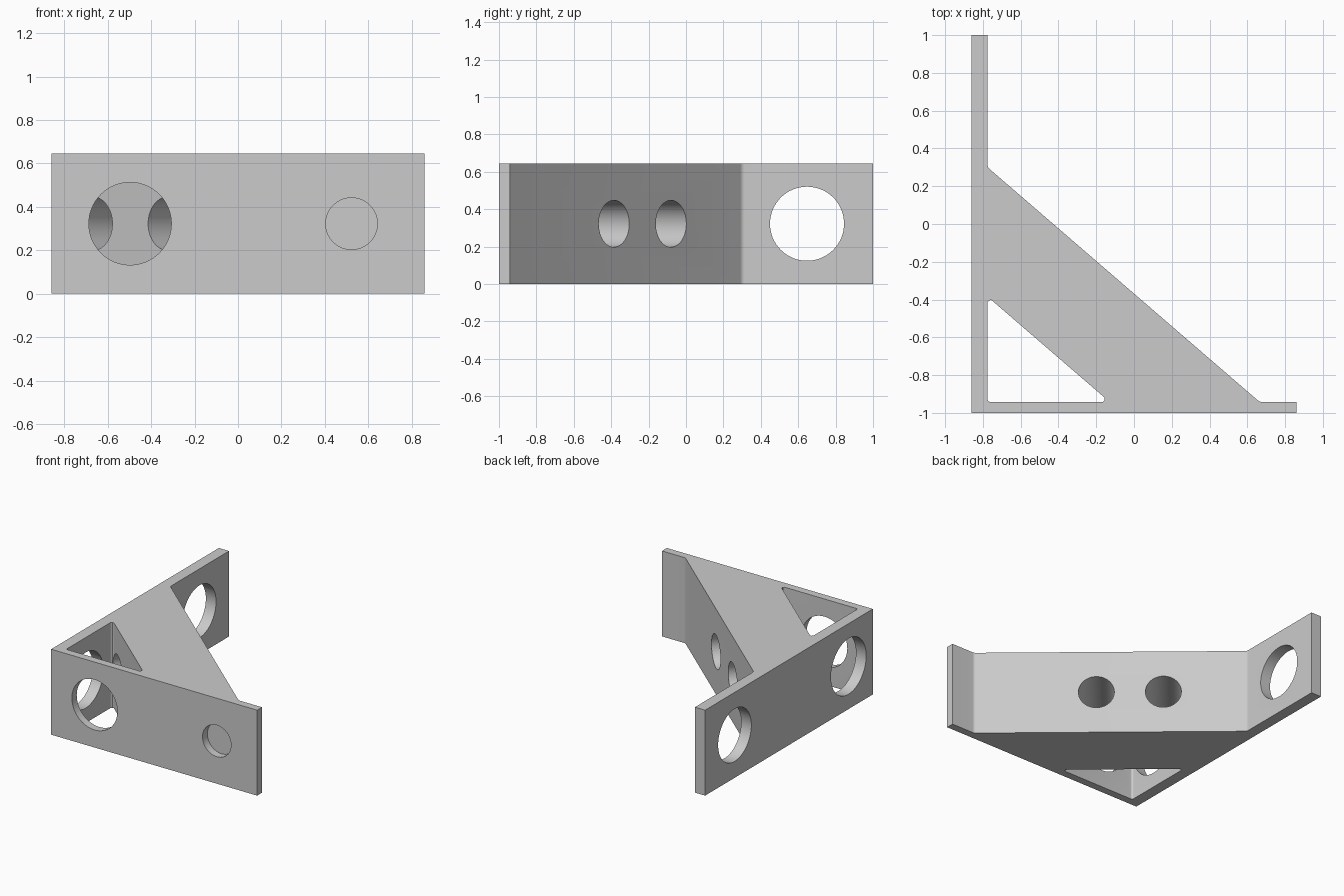
import bpy, bmesh, math
from mathutils import Vector

if "Cube" in bpy.data.objects:
    bpy.data.objects.remove(bpy.data.objects["Cube"])

HEIGHT = 0.645
MID = HEIGHT / 2
LEFT, RIGHT, FRONT, BACK = -0.86, 0.86, -1.0, 1.0
SIDE_IN, FRONT_IN = -0.775, -0.942      # inner faces of the two plates
BRACE_A = Vector((SIDE_IN, 0.30))       # outer slope of the diagonal brace
BRACE_B = Vector((0.665, FRONT_IN))

GREY = (0.6, 0.6, 0.6, 1)
grey = bpy.data.materials.new("plain grey")
grey.use_nodes = True
grey.diffuse_color = GREY
grey.node_tree.nodes["Principled BSDF"].inputs["Base Color"].default_value = GREY


def rounded(corners, steps=6):
    """Replace each (point, radius) corner by a tangent arc."""
    out = []
    for i, (p, r) in enumerate(corners):
        p = Vector(p)
        if r == 0:
            out.append(p)
            continue
        a = (Vector(corners[i - 1][0]) - p).normalized()
        b = (Vector(corners[(i + 1) % len(corners)][0]) - p).normalized()
        half = a.angle(b) / 2
        centre = p + (a + b).normalized() * r / math.sin(half)
        start = (p + a * r / math.tan(half) - centre).normalized()
        end = (p + b * r / math.tan(half) - centre).normalized()
        for k in range(steps + 1):
            out.append(centre + start.lerp(end, k / steps).normalized() * r)
    return out


def prism(name, points, z0, z1):
    bm = bmesh.new()
    base = bm.faces.new([bm.verts.new((p.x, p.y, z0)) for p in points])
    top = bmesh.ops.extrude_face_region(bm, geom=[base])["geom"]
    bmesh.ops.translate(bm, vec=(0, 0, z1 - z0),
                        verts=[v for v in top if isinstance(v, bmesh.types.BMVert)])
    bmesh.ops.recalc_face_normals(bm, faces=bm.faces)
    mesh = bpy.data.meshes.new(name)
    bm.to_mesh(mesh)
    bm.free()
    obj = bpy.data.objects.new(name, mesh)
    bpy.context.collection.objects.link(obj)
    return obj


def drill(start, end, radius):
    """Cylinder cutter between two plan points at mid height."""
    a, b = Vector((*start, MID)), Vector((*end, MID))
    bpy.ops.mesh.primitive_cylinder_add(vertices=64, radius=radius,
                                        depth=(b - a).length, location=(a + b) / 2)
    obj = bpy.context.object
    obj.rotation_euler = (b - a).to_track_quat('Z', 'Y').to_euler()
    return obj


# Corner bracket: two plates joined by a diagonal brace
bracket = prism("corner_bracket", rounded([
    ((LEFT, FRONT), 0), ((RIGHT, FRONT), 0), ((RIGHT, FRONT_IN), 0),
    (BRACE_B, 0.03), (BRACE_A, 0.03),
    ((SIDE_IN, BACK), 0), ((LEFT, BACK), 0)]), 0, HEIGHT)
bracket.data.materials.append(grey)

# Triangular pocket in the corner
slope = (BRACE_B - BRACE_A).normalized()
normal = Vector((-slope.y, slope.x))
pocket_a = Vector((SIDE_IN, -0.385))
pocket_b = pocket_a + slope * ((FRONT_IN - pocket_a.y) / slope.y)
cutters = [prism("pocket_cutter", rounded([
    ((SIDE_IN, FRONT_IN), 0.015), (pocket_b, 0.015), (pocket_a, 0.015)]), -0.1, HEIGHT + 0.1)]

# Front plate: large opening and shallow round recess
cutters.append(drill((-0.497, FRONT - 0.1), (-0.497, FRONT_IN + 0.03), 0.19))
cutters.append(drill((0.523, FRONT - 0.1), (0.523, FRONT_IN), 0.119))

# Side plate: two openings
cutters.append(drill((LEFT - 0.1, 0.647), (SIDE_IN + 0.1, 0.647), 0.198))
cutters.append(drill((LEFT - 0.1, -0.71), (SIDE_IN + 0.03, -0.71), 0.21))

# Bolt bores square through the brace into the pocket
thickness = (BRACE_A - pocket_a).dot(normal)
for y in (-0.385, -0.08):
    mouth = BRACE_A + slope * ((y - BRACE_A.y) / slope.y)
    cutters.append(drill(mouth + normal * 0.1, mouth - normal * (thickness + 0.005), 0.125))

# Cut everything out, then drop the cutters
bpy.ops.object.select_all(action='DESELECT')
bpy.context.view_layer.objects.active = bracket
bracket.select_set(True)
for cutter in cutters:
    cutter.hide_render = True
    mod = bracket.modifiers.new("cut", 'BOOLEAN')
    mod.operation, mod.solver, mod.object = 'DIFFERENCE', 'EXACT', cutter
    bpy.ops.object.modifier_apply(modifier=mod.name)
for cutter in cutters:
    bpy.data.objects.remove(cutter)

bpy.ops.object.shade_smooth_by_angle(angle=math.radians(30))
